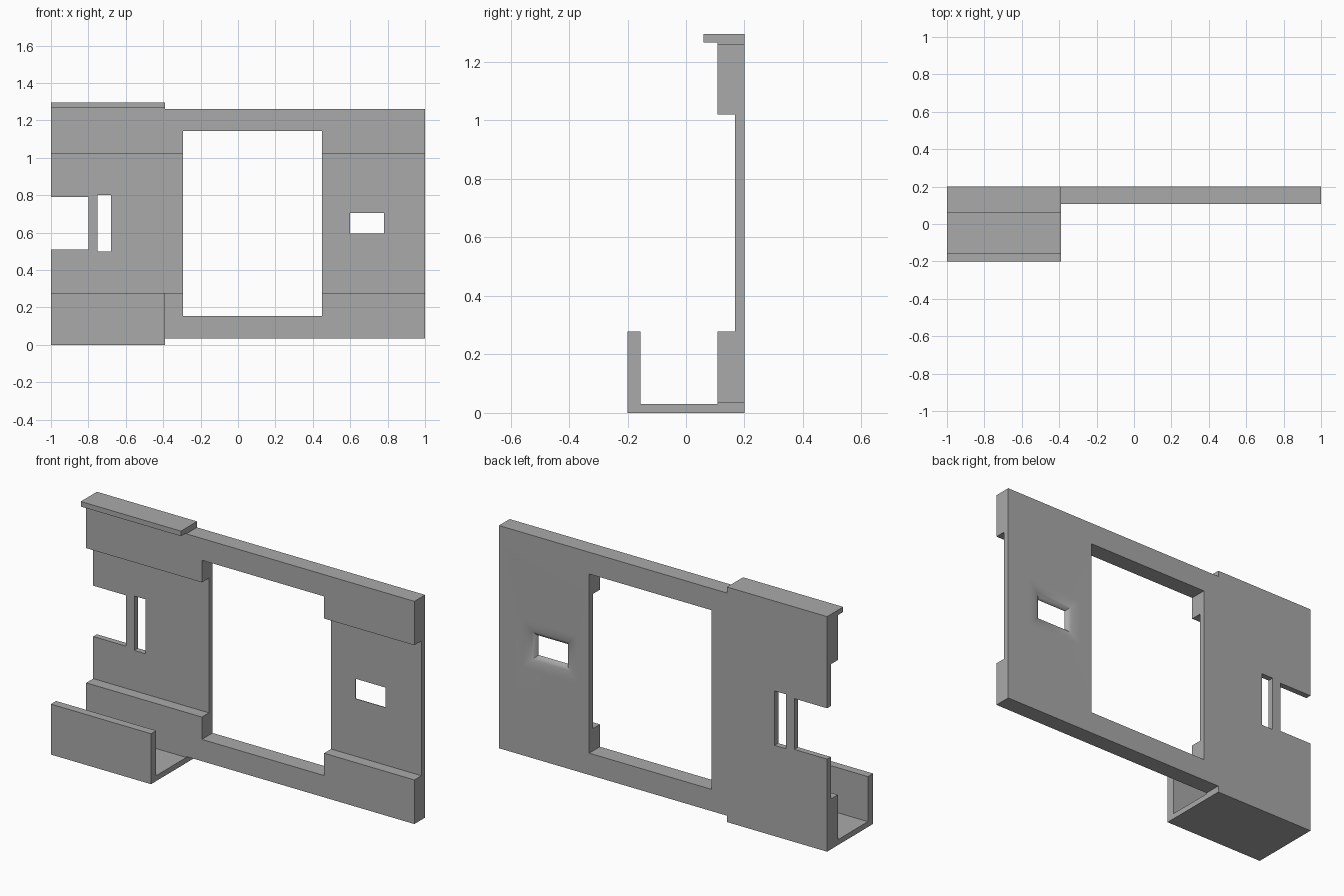
import bpy, bmesh
from math import sin, cos, pi, radians

if "Cube" in bpy.data.objects:
    bpy.data.objects.remove(bpy.data.objects["Cube"], do_unlink=True)

grey = bpy.data.materials.new("plain grey")
grey.use_nodes = True
grey.diffuse_color = (0.4, 0.4, 0.4, 1)
grey.node_tree.nodes["Principled BSDF"].inputs["Base Color"].default_value = (0.4, 0.4, 0.4, 1)


def loft(name, rings):
    """Closed solid through a list of matching point rings."""
    bm = bmesh.new()
    loops = [[bm.verts.new(p) for p in ring] for ring in rings]
    n = len(loops[0])
    for a, b in zip(loops, loops[1:]):
        for i in range(n):
            j = (i + 1) % n
            bm.faces.new((a[i], a[j], b[j], b[i]))
    bm.faces.new(loops[0])
    bm.faces.new(loops[-1])
    bmesh.ops.recalc_face_normals(bm, faces=bm.faces)
    mesh = bpy.data.meshes.new(name)
    bm.to_mesh(mesh)
    bm.free()
    mesh.materials.append(grey)
    obj = bpy.data.objects.new(name, mesh)
    bpy.context.collection.objects.link(obj)
    return obj


def section(name, profile, x0, x1):
    """Side profile (y, z) extruded along x."""
    return loft(name, [[(x, y, z) for y, z in profile] for x in (x0, x1)])


def rect(x0, x1, z0, z1, y, grow=0):
    return [(x0 - grow, y, z0 - grow), (x1 + grow, y, z0 - grow),
            (x1 + grow, y, z1 + grow), (x0 - grow, y, z1 + grow)]


BACK, RAIL, WEB, LIP = 0.2, 0.107, 0.168, 0.06
LOW, LOW_RAIL, HIGH_RAIL, HIGH = 0.035, 0.278, 1.02, 1.262
END, STEP = 1.0, -0.39

# Shared front outline of the web between its thick rails
web = [(RAIL, LOW_RAIL), (WEB, LOW_RAIL), (WEB, HIGH_RAIL), (RAIL, HIGH_RAIL)]
plate = section("panel", [(BACK, LOW), (RAIL, LOW)] + web + [(RAIL, HIGH), (BACK, HIGH)], STEP, END)

# Hooked end with the bottom trough and the top lip
trough = [(BACK, 0), (-0.2, 0), (-0.2, LOW_RAIL), (-0.155, LOW_RAIL), (-0.155, 0.03), (RAIL, 0.03)]
cap = [(RAIL, 1.267), (LIP, 1.267), (LIP, 1.295), (BACK, 1.295)]
hook = section("hooked_end", trough + web + cap, -END, STEP)

# Openings
cutters = [loft(name, [rect(*box, y) for y in (0, 0.3)]) for name, box in (
    ("window_cutter", (-0.295, 0.45, 0.155, 1.142)),
    ("side_notch_cutter", (-1.1, -0.8, 0.51, 0.79)),
    ("slot_cutter", (-0.75, -0.68, 0.5, 0.8)))]

# Port flared towards the back by a rounded edge
port = (0.6, 0.78, 0.595, 0.705)
flare, steps = 0.08, 8
rings = [rect(*port, 0.3, flare)]
for i in range(steps + 1):
    a = i / steps * pi / 2
    rings.append(rect(*port, BACK - (BACK - WEB) * (1 - cos(a)), flare * (1 - sin(a))))
rings.append(rect(*port, 0.12))
cutters.append(loft("port_cutter", rings))

# Join the two sections and cut the openings
for tool, operation in [(hook, "UNION")] + [(c, "DIFFERENCE") for c in cutters]:
    mod = plate.modifiers.new(tool.name, "BOOLEAN")
    mod.operation, mod.solver, mod.object = operation, "EXACT", tool
bpy.context.view_layer.update()
evaluated = plate.evaluated_get(bpy.context.evaluated_depsgraph_get())
mesh = bpy.data.meshes.new_from_object(evaluated)
plate.modifiers.clear()
plate.data = mesh
for tool in [hook] + cutters:
    bpy.data.objects.remove(tool, do_unlink=True)

# Smooth only the flared port
for face in mesh.polygons:
    face.use_smooth = max(abs(c) for c in face.normal) < 0.9999
mesh.set_sharp_from_angle(angle=radians(30))
